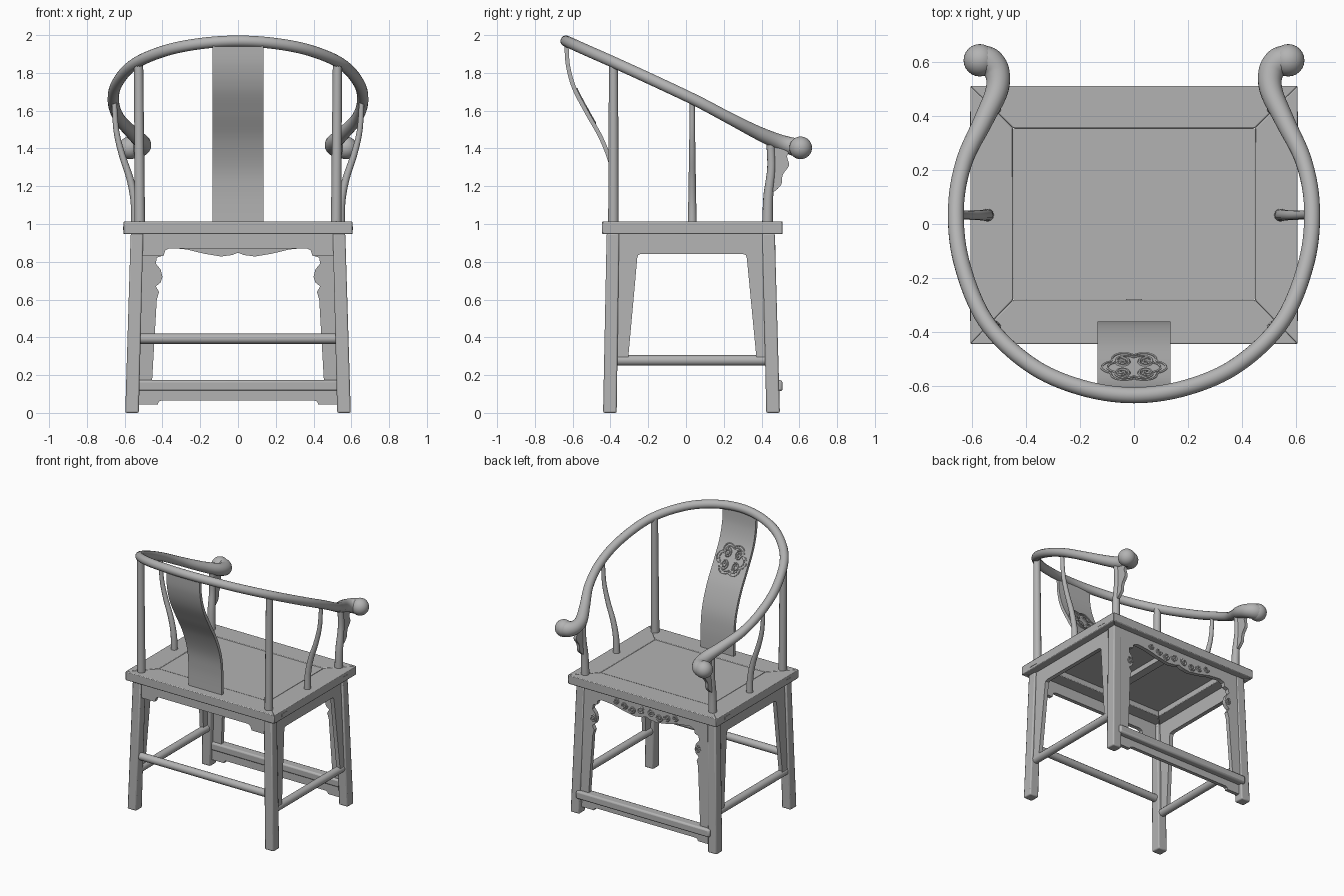
import bpy, bmesh, math
from mathutils import Vector

if "Cube" in bpy.data.objects:
    bpy.data.objects.remove(bpy.data.objects["Cube"], do_unlink=True)

wood = bpy.data.materials.new("grey_wood")
wood.use_nodes = True
GREY = (0.45, 0.45, 0.45, 1)
wood.diffuse_color = GREY
wood.node_tree.nodes["Principled BSDF"].inputs["Base Color"].default_value = GREY


def finish(name, mesh, mirror=False, bevel=0):
    """Smooth, colour and link a mesh, optionally mirrored across x."""
    mesh.materials.clear()
    mesh.materials.append(wood)
    for p in mesh.polygons:
        p.use_smooth = True
        p.material_index = 0
    mesh.set_sharp_from_angle(angle=math.radians(35))
    ob = bpy.data.objects.new(name, mesh)
    bpy.context.scene.collection.objects.link(ob)
    if mirror:
        ob.modifiers.new("Mirror", 'MIRROR').use_mirror_merge = False
    if bevel:
        mod = ob.modifiers.new("Bevel", 'BEVEL')
        mod.width, mod.segments = bevel, 2
    return ob


def from_bmesh(name, bm, **kw):
    bmesh.ops.recalc_face_normals(bm, faces=bm.faces)
    mesh = bpy.data.meshes.new(name)
    bm.to_mesh(mesh)
    bm.free()
    return finish(name, mesh, **kw)


def plate(name, outline, axis, centre, thick, lean=0, **kw):
    """Extrude an outline along an axis; lean moves it outward lower down."""
    bm = bmesh.new()

    def place(p, d):
        a, b = p
        if axis == 'z':
            return (a, b, d)
        d += lean * (0.95 - b)
        return (d, a, b) if axis == 'x' else (a, d, b)
    rings = [[bm.verts.new(place(p, centre + s * thick / 2)) for p in outline] for s in (-1, 1)]
    bm.faces.new(rings[0])
    bm.faces.new(rings[1][::-1])
    n = len(outline)
    for i in range(n):
        j = (i + 1) % n
        bm.faces.new((rings[0][i], rings[0][j], rings[1][j], rings[1][i]))
    return from_bmesh(name, bm, **kw)


def rect(x0, x1, y0, y1):
    return [(x0, y0), (x1, y0), (x1, y1), (x0, y1)]


def both_sides(half):
    return half + [(-x, z) for x, z in reversed(half) if x > 0]


def smooth_path(pts, steps=8):
    """Catmull-Rom interpolation of tuples of any length."""
    p = [pts[0]] + list(pts) + [pts[-1]]
    out = []
    for i in range(1, len(p) - 2):
        for k in range(steps):
            t = k / steps
            out.append(tuple(
                b + 0.5 * t * (c - a + t * (2 * a - 5 * b + 4 * c - d + t * (3 * (b - c) + d - a)))
                for a, b, c, d in zip(*p[i - 1:i + 3])))
    return out + [pts[-1]]


def tube(name, paths, mirror=False, cyclic=False, res=4):
    """Round bars through points given as x, y, z, radius."""
    cu = bpy.data.curves.new(name, 'CURVE')
    cu.dimensions, cu.bevel_depth, cu.bevel_resolution = '3D', 1, res
    cu.use_fill_caps = True
    for path in paths:
        sp = cu.splines.new('POLY')
        sp.points.add(len(path) - 1)
        sp.use_cyclic_u = cyclic
        for pt, (x, y, z, r) in zip(sp.points, path):
            pt.co, pt.radius = (x, y, z, 1), r
    tmp = bpy.data.objects.new(name + "_path", cu)
    bpy.context.scene.collection.objects.link(tmp)
    bpy.context.view_layer.update()
    mesh = bpy.data.meshes.new_from_object(tmp.evaluated_get(bpy.context.evaluated_depsgraph_get()))
    bpy.data.objects.remove(tmp)
    return finish(name, mesh, mirror=mirror)


def spiral(cx, cz, r, turns, surface, start=0, n=28):
    out = []
    for i in range(n + 1):
        t = i / n
        a = start + turns * math.tau * t
        x, z = cx + r * (1 - 0.8 * t) * math.cos(a), cz + r * (1 - 0.8 * t) * math.sin(a)
        out.append((x, surface(z), z, 0.006))
    return out


# Seat frame of four mitred boards, with a floating panel and a batten below
X, Y0, Y1 = 0.607, -0.445, 0.512
PX, P0, P1 = 0.448, -0.281, 0.355
outer, inner = rect(-X, X, Y0, Y1), rect(-PX, PX, P0, P1)
for i, side in enumerate(("back", "left", "front", "right")):
    j = (i + 1) % 4
    plate("seat_frame_" + side, [outer[i], outer[j], inner[j], inner[i]], 'z', 0.98, 0.066, bevel=0.005)
plate("seat_panel", rect(-PX + .001, PX - .001, P0 + .001, P1 - .001), 'z', 0.998, 0.026)
plate("seat_batten", rect(-0.03, 0.03, P0, P1), 'z', 0.967, 0.036)
for name, y in (("back", -0.325), ("front", 0.383)):
    plate(name + "_tenon_ends", rect(y - 0.034, y + 0.034, 0.968, 0.988), 'x', X, 0.004, mirror=True)

# Square tapering legs
for name, low_y, top_y in (("back_legs", -0.403, -0.387), ("front_legs", 0.461, 0.437)):
    bm = bmesh.new()
    bmesh.ops.create_cube(bm, size=2)
    for v in bm.verts:
        top = v.co.z > 0
        h = 0.033 if top else 0.036
        v.co = Vector(((0.535 if top else 0.561) + v.co.x * h,
                       (top_y if top else low_y) + v.co.y * h, 0.95 if top else 0))
    from_bmesh(name, bm, mirror=True, bevel=0.008)

# Round posts above the seat
tube("back_posts", [[(0.52, -0.384, 1.0, 0.028), (0.526, -0.384, 1.85, 0.024)]], mirror=True)
tube("front_posts", [smooth_path([
    (0.52, 0.432, 1.0, 0.029), (0.522, 0.436, 1.15, 0.026), (0.525, 0.452, 1.3, 0.022),
    (0.525, 0.445, 1.46, 0.022)])], mirror=True)
tube("curved_side_posts", [smooth_path([
    (0.543, 0.033, 1.0, 0.024), (0.548, 0.033, 1.12, 0.021), (0.572, 0.033, 1.24, 0.019),
    (0.615, 0.033, 1.37, 0.017), (0.645, 0.033, 1.5, 0.015), (0.655, 0.033, 1.66, 0.013)])], mirror=True)

# Horseshoe arm rail with scrolled ends
half = [(0.2, -0.605, 1.955, 0.03), (0.387, -0.52, 1.917, 0.03), (0.55, -0.36, 1.846, 0.03),
        (0.64, -0.14, 1.745, 0.03), (0.66, 0.06, 1.65, 0.03), (0.63, 0.23, 1.56, 0.031),
        (0.56, 0.38, 1.483, 0.036), (0.51, 0.49, 1.435, 0.042), (0.507, 0.56, 1.412, 0.047),
        (0.535, 0.6, 1.403, 0.053), (0.572, 0.608, 1.402, 0.056)]
rail = [(-p[0],) + p[1:] for p in reversed(half)] + [(0, -0.635, 1.968, 0.03)] + half
tube("arm_rail", [smooth_path(rail)], res=6)
bm = bmesh.new()
bmesh.ops.create_uvsphere(bm, u_segments=24, v_segments=16, radius=0.06)
bmesh.ops.translate(bm, verts=bm.verts, vec=(0.572, 0.607, 1.403))
from_bmesh("hand_knobs", bm, mirror=True)

# Cusped brackets under the hand ends
plate("hand_brackets", smooth_path([
    (0.45, 1.43), (0.555, 1.41), (0.535, 1.36), (0.545, 1.31), (0.512, 1.26), (0.505, 1.21),
    (0.465, 1.17), (0.44, 1.17)], 4), 'x', 0.524, 0.022, mirror=True)

# S-curved back splat
spine = smooth_path([(-0.372, 1.0), (-0.374, 1.16), (-0.392, 1.3), (-0.447, 1.45), (-0.525, 1.59),
                     (-0.592, 1.72), (-0.625, 1.84), (-0.633, 1.96)])
faces = []
for s in (1, -1):
    edge = []
    for i, p in enumerate(spine):
        a, b = Vector(spine[max(i - 1, 0)]), Vector(spine[min(i + 1, len(spine) - 1)])
        d = (b - a).normalized()
        edge.append((p[0] + s * 0.011 * d.y, p[1] - s * 0.011 * d.x))
    faces.append(edge)
plate("back_splat", faces[0] + faces[1][::-1], 'x', 0, 0.27)


def splat_front(z):
    for (y0, z0), (y1, z1) in zip(faces[0], faces[0][1:]):
        if z0 <= z <= z1:
            return y0 + (y1 - y0) * (z - z0) / (z1 - z0)
    return faces[0][-1][0]


# Carved lobed medallion on the splat
MID = 1.625
rings = []
for scale in (1, 0.82):
    ring = []
    for i in range(64):
        a = math.tau * i / 64
        r = scale * (0.8 + 0.2 * abs(math.cos(3 * a)))
        x, z = 0.12 * r * math.cos(a), MID + 0.1 * r * math.sin(a)
        ring.append((x, splat_front(z), z, 0.005))
    rings.append(ring)
tube("medallion_border", rings, cyclic=True, res=1)
tube("medallion_scrolls", [spiral(0.045, MID + d, 0.03, s * 1.6, splat_front, s * 1.5)
                           for d, s in ((0.035, 1), (-0.035, -1))], mirror=True, res=1)

# Side aprons reaching down the legs
plate("side_aprons", [(-0.39, 0.95), (0.44, 0.95), (0.45, 0.29), (0.373, 0.29), (0.322, 0.82),
                      (0.317, 0.835), (0.3, 0.842), (-0.238, 0.842), (-0.253, 0.835), (-0.258, 0.82),
                      (-0.306, 0.29), (-0.4, 0.29)], 'x', 0.54, 0.03, lean=0.027, mirror=True)

# Cusped front apron and plain back apron
plate("front_apron", both_sides([
    (0, 0.848), (0.03, 0.836), (0.09, 0.828), (0.18, 0.843), (0.27, 0.865), (0.36, 0.874),
    (0.393, 0.86), (0.4, 0.832), (0.43, 0.822), (0.435, 0.79), (0.41, 0.76), (0.4, 0.72),
    (0.41, 0.69), (0.435, 0.67), (0.418, 0.64), (0.43, 0.6), (0.456, 0.15), (0.55, 0.15),
    (0.535, 0.95)]), 'y', 0.45, 0.03, lean=0.025)
plate("back_apron", both_sides([(0.365, 0.87), (0.385, 0.86), (0.395, 0.83), (0.535, 0.83),
                                (0.535, 0.95)]), 'y', -0.39, 0.028, lean=-0.017)


def apron_front(z):
    return 0.465 + 0.025 * (0.95 - z)


# Carved scrolls on the front apron
tube("apron_scrolls", [spiral(x, z, r, t, apron_front, a) for x, z, r, t, a in (
    (0.045, 0.885, 0.028, 1.5, 2), (0.11, 0.87, 0.026, -1.5, 0), (0.175, 0.885, 0.024, 1.5, 3),
    (0.24, 0.9, 0.02, -1.5, 0), (0.43, 0.722, 0.025, 1.7, 1))], mirror=True, res=1)

# Stretchers, footrest and its apron
tube("side_stretchers", [[(0.552, -0.4, 0.278, 0.028), (0.552, 0.453, 0.278, 0.028)]], mirror=True)
tube("back_stretcher", [[(-0.55, -0.397, 0.393, 0.027), (0.55, -0.397, 0.393, 0.027)]])
plate("footrest", rect(-0.545, 0.545, 0.115, 0.173), 'y', 0.458, 0.074, lean=0.02, bevel=0.012)
plate("footrest_apron", both_sides([(0.405, 0.065), (0.42, 0.06), (0.425, 0.045), (0.56, 0.045),
                                    (0.56, 0.125)]), 'y', 0.455, 0.026)
